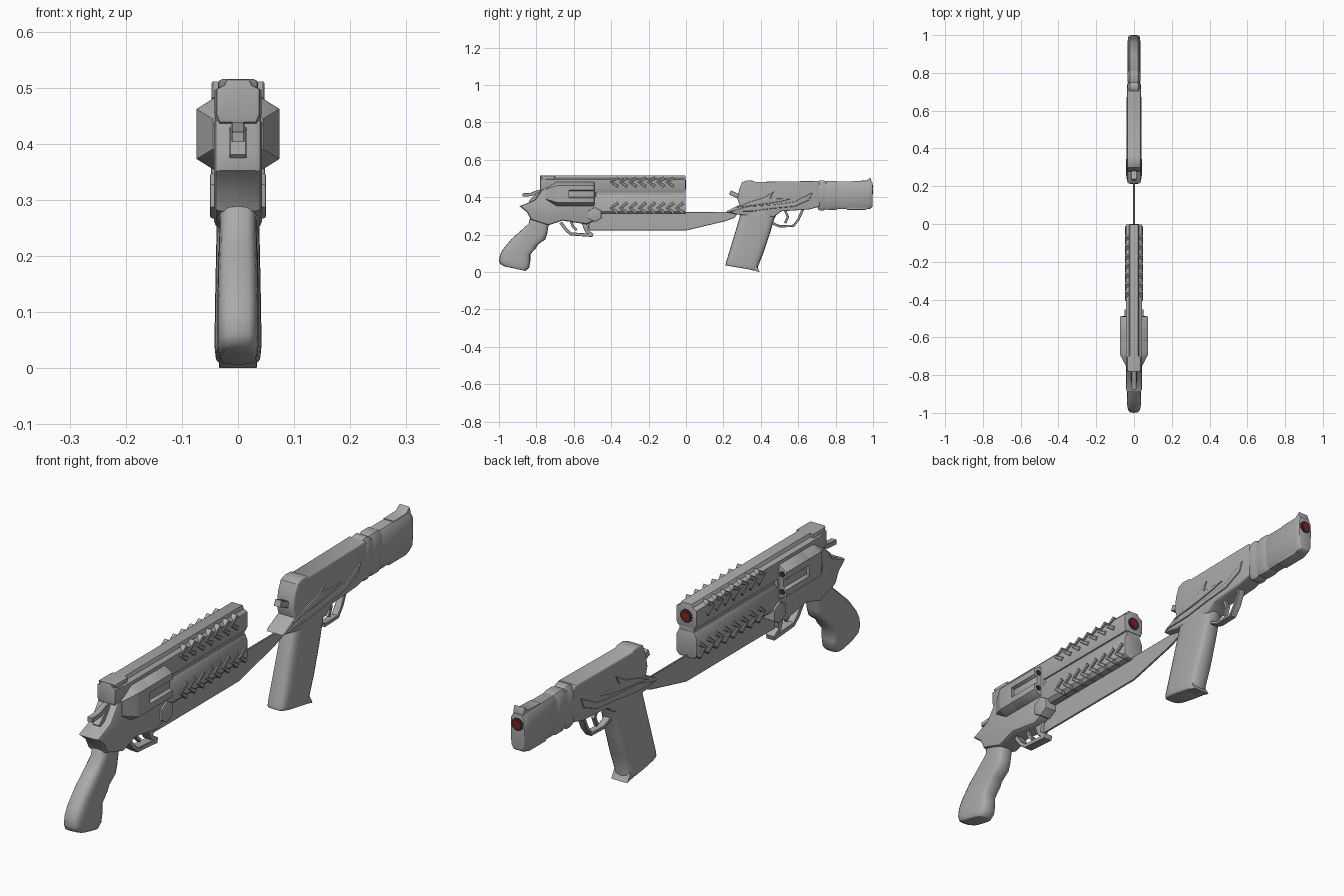
import bpy, bmesh, math
from mathutils import Vector


def material(name, rgb):
    m = bpy.data.materials.new(name)
    m.diffuse_color = (*rgb, 1)
    return m


GREY = material("gunmetal grey", (0.40, 0.40, 0.40))
DARK = material("dark bore", (0.03, 0.03, 0.03))
RED = material("red bore", (0.30, 0.01, 0.01))


def finish(name, bm, mat=GREY, angle=35):
    bmesh.ops.recalc_face_normals(bm, faces=bm.faces[:])
    me = bpy.data.meshes.new(name)
    bm.to_mesh(me)
    bm.free()
    for p in me.polygons:
        p.use_smooth = True
    me.set_sharp_from_angle(angle=math.radians(angle))
    me.materials.append(mat)
    ob = bpy.data.objects.new(name, me)
    bpy.context.collection.objects.link(ob)
    return ob


def skin(name, rings, bevel=0, segments=2, mat=GREY, angle=35):
    """Join rings of points with faces and close both ends."""
    bm = bmesh.new()
    vs = [[bm.verts.new(p) for p in r] for r in rings]
    n = len(vs[0])
    for a, b in zip(vs, vs[1:]):
        for i in range(n):
            j = (i + 1) % n
            bm.faces.new((a[i], a[j], b[j], b[i]))
    caps = [bm.faces.new(vs[0]), bm.faces.new(vs[-1])]
    bmesh.ops.recalc_face_normals(bm, faces=bm.faces[:])
    if bevel:
        edges = list({e for f in caps for e in f.edges})
        bmesh.ops.bevel(bm, geom=edges, offset=bevel, segments=segments,
                        profile=0.5, affect='EDGES', clamp_overlap=True)
    return finish(name, bm, mat, angle)


def side(name, pts, w, bevel=0.006, segments=2):
    """Side profile (y, z) spread across x."""
    return skin(name, [[(x, y, z) for y, z in pts] for x in (-w, w)], bevel, segments)


def ribbon(name, pts, t, w, bevel=0.002):
    """Side-view strip of even thickness along a path."""
    ps = [Vector(p) for p in pts]
    left, right = [], []
    for i, p in enumerate(ps):
        d = (ps[min(i + 1, len(ps) - 1)] - ps[max(i - 1, 0)]).normalized()
        nrm = Vector((-d.y, d.x)) * t / 2
        left.append(tuple(p + nrm))
        right.append(tuple(p - nrm))
    return side(name, left + right[::-1], w, bevel, 1)


def along(name, half, stations, bevel=0.004):
    """Mirrored cross-section (x, z) run along y; a station is (y, x scale, z scale, z pivot)."""
    sec = half + [(-x, z) for x, z in reversed(half)]
    rings = [[(x * sx, y, zp + (z - zp) * sz) for x, z in sec] for y, sx, sz, zp in stations]
    return skin(name, rings, bevel)


def grip(name, rows, power=0.55, n=20):
    """Rounded loft; a row is back y, z, front y, z, half width."""
    rings = []
    for by, bz, fy, fz, w in rows:
        ring = []
        for i in range(n):
            a = 2 * math.pi * i / n
            c, s = math.cos(a), math.sin(a)
            u = math.copysign(abs(c) ** power, c) / 2 + 0.5
            ring.append((w * math.copysign(abs(s) ** power, s),
                         by + (fy - by) * u, bz + (fz - bz) * u))
        rings.append(ring)
    return skin(name, rings, 0.004, angle=50)


def disc(name, y, z, r, mat, depth=0.004, n=20, x=0):
    ring = [(x + r * math.cos(2 * math.pi * i / n), z + r * math.sin(2 * math.pi * i / n))
            for i in range(n)]
    return skin(name, [[(px, yy, pz) for px, pz in ring] for yy in (y - depth, y)], mat=mat)


# ---- revolver: barrels ----
along("upper_barrel", [(0.036, 0.425), (0.042, 0.44), (0.042, 0.495), (0.027, 0.503), (0.022, 0.515)],
      [(-0.78, 0.9, 0.85, 0.515), (-0.73, 1, 1, 0.5), (-0.002, 1, 1, 0.5)], 0.003)
along("barrel_web", [(0.03, 0.39), (0.03, 0.44)], [(-0.5, 1, 1, 0.4), (-0.004, 1, 1, 0.4)], 0)
along("lower_barrel", [(0.03, 0.312), (0.042, 0.325), (0.042, 0.39), (0.032, 0.412)],
      [(-0.5, 1, 1, 0.36), (-0.002, 1, 1, 0.36)])
for k in range(8):
    y = -0.40 + k * 0.05
    ribbon("lower_chevron", [(y + 0.035, 0.37), (y, 0.343), (y + 0.035, 0.316)], 0.016, 0.048)
    if k < 7:
        ribbon("upper_chevron", [(y + 0.035, 0.504), (y, 0.482), (y + 0.035, 0.458)], 0.016, 0.047)
disc("revolver_bore_ring", 0, 0.466, 0.025, DARK)
disc("revolver_bore", 0.001, 0.466, 0.016, RED)

# ---- revolver: frame, hammer and grip ----
side("revolver_frame", [(-0.89, 0.352), (-0.81, 0.385), (-0.77, 0.44), (-0.72, 0.46), (-0.48, 0.45),
                        (-0.48, 0.28), (-0.53, 0.255), (-0.66, 0.275), (-0.735, 0.25),
                        (-0.83, 0.28), (-0.85, 0.32)], 0.043, 0.012)
side("rear_strap", [(-0.78, 0.515), (-0.70, 0.515), (-0.70, 0.43), (-0.745, 0.43)], 0.036, 0.008)
ribbon("hammer", [(-0.875, 0.412), (-0.83, 0.415), (-0.79, 0.43), (-0.73, 0.43)], 0.018, 0.012)
ribbon("hammer_root", [(-0.83, 0.37), (-0.79, 0.41), (-0.74, 0.43)], 0.03, 0.015)
grip("revolver_grip", [(-0.83, 0.31, -0.72, 0.29, 0.034), (-0.84, 0.26, -0.737, 0.24, 0.033),
                       (-0.885, 0.22, -0.742, 0.205, 0.034), (-0.935, 0.175, -0.752, 0.175, 0.036),
                       (-0.96, 0.145, -0.79, 0.148, 0.036), (-0.98, 0.12, -0.802, 0.128, 0.037),
                       (-0.995, 0.09, -0.832, 0.095, 0.037), (-1.0, 0.06, -0.832, 0.06, 0.037),
                       (-0.993, 0.042, -0.838, 0.025, 0.036), (-0.97, 0.03, -0.858, 0.006, 0.032)])

# ---- revolver: drum with side flutes and chamber mouths ----
OCT = [(0.042, 0.353), (0.074, 0.373), (0.074, 0.462), (0.042, 0.482)]
FLUTED = [(0.042, 0.353), (0.074, 0.373), (0.074, 0.397), (0.062, 0.402),
          (0.062, 0.433), (0.074, 0.438), (0.074, 0.462), (0.042, 0.482)]
along("drum_rear", OCT, [(-0.75, 0.6, 0.6, 0.417), (-0.70, 0.95, 0.95, 0.417),
                         (-0.69, 1, 1, 0.417), (-0.625, 1, 1, 0.417)], 0)
along("drum_front", FLUTED, [(-0.63, 1, 1, 0.417), (-0.49, 1, 1, 0.417)], 0.003)
for sx in (-1, 1):
    for z in (0.385, 0.45):
        disc("chamber_mouth", -0.488, z, 0.011, DARK, 0.003, 12, sx * 0.056)

# ---- revolver: hinge bolt, trigger, guard ----
side("hinge_bolt", [(-0.487 + 0.04 * math.cos(math.radians(a)), 0.307 + 0.04 * math.sin(math.radians(a)))
                    for a in range(30, 390, 60)], 0.05, 0.004)
ribbon("revolver_guard", [(-0.67, 0.265), (-0.64, 0.225), (-0.615, 0.204), (-0.50, 0.196)], 0.017, 0.018)
side("guard_front", [(-0.565, 0.28), (-0.54, 0.215), (-0.50, 0.19), (-0.495, 0.205),
                     (-0.525, 0.225), (-0.51, 0.28)], 0.018, 0.004)
ribbon("revolver_trigger", [(-0.615, 0.275), (-0.605, 0.245), (-0.585, 0.225)], 0.014, 0.008)

# ---- blade ----
side("blade", [(-0.52, 0.32), (0.22, 0.322), (0.30, 0.35), (0.26, 0.29), (0.21, 0.272),
               (0.0, 0.222), (-0.52, 0.222)], 0.004, 0.002, 1)

# ---- pistol: slide, neck and muzzle ----
side("pistol_body", [(0.275, 0.395), (0.285, 0.445), (0.30, 0.48), (0.325, 0.49), (0.36, 0.488),
                     (0.37, 0.482), (0.705, 0.487), (0.715, 0.475), (0.715, 0.35), (0.66, 0.335),
                     (0.51, 0.325), (0.47, 0.295), (0.29, 0.305), (0.215, 0.32), (0.225, 0.33),
                     (0.285, 0.36)], 0.036, 0.014, 3)
side("pistol_neck", [(0.69, 0.48), (0.78, 0.48), (0.78, 0.345), (0.69, 0.345)], 0.03, 0.01)
BARREL = [(0.02, 0.332), (0.033, 0.35), (0.036, 0.42), (0.034, 0.468), (0.022, 0.488)]
along("pistol_collar", BARREL, [(0.705, 0.95, 0.95, 0.41), (0.715, 1.02, 1.03, 0.41),
                                (0.735, 1.02, 1.03, 0.41), (0.748, 0.9, 0.95, 0.41),
                                (0.76, 0.98, 1, 0.41), (0.80, 0.98, 1, 0.41),
                                (0.81, 0.9, 0.95, 0.41)], 0)
along("pistol_muzzle", BARREL, [(0.79, 0.92, 0.95, 0.41), (0.97, 0.92, 0.95, 0.41),
                                (0.985, 0.88, 0.92, 0.42), (0.997, 0.8, 0.85, 0.43)], 0.003)
side("muzzle_top_plate", [(0.89, 0.47), (0.89, 0.487), (0.965, 0.489), (0.985, 0.505),
                          (0.992, 0.485), (0.992, 0.47)], 0.022, 0.003)
side("muzzle_lug", [(0.86, 0.36), (0.965, 0.36), (0.985, 0.38), (0.995, 0.37), (0.985, 0.343),
                    (0.96, 0.333), (0.86, 0.333)], 0.024, 0.004)
disc("pistol_bore_ring", 0.999, 0.442, 0.024, DARK)
disc("pistol_bore", 1.0, 0.442, 0.015, RED)

# ---- pistol: flowing side ridges ----
side("leaf_ridge_upper", [(0.27, 0.345), (0.34, 0.375), (0.41, 0.395), (0.47, 0.43), (0.45, 0.395),
                          (0.56, 0.39), (0.50, 0.375), (0.40, 0.36)], 0.041, 0.005)
side("leaf_ridge_lower", [(0.23, 0.322), (0.33, 0.35), (0.47, 0.36), (0.58, 0.375), (0.675, 0.425),
                          (0.66, 0.385), (0.58, 0.35), (0.47, 0.34), (0.36, 0.325)], 0.041, 0.005)

# ---- pistol: grip, hammer, trigger and guard ----
grip("pistol_grip", [(0.31, 0.35, 0.50, 0.34, 0.036), (0.29, 0.305, 0.472, 0.285, 0.037),
                     (0.265, 0.22, 0.447, 0.20, 0.039), (0.235, 0.12, 0.415, 0.105, 0.041),
                     (0.214, 0.052, 0.384, 0.028, 0.042), (0.21, 0.036, 0.387, 0.006, 0.04)], 0.5)
side("grip_toe", [(0.33, 0.016), (0.375, 0.035), (0.395, 0.0)], 0.034, 0.002)
ribbon("pistol_hammer", [(0.235, 0.425), (0.26, 0.415), (0.29, 0.40)], 0.024, 0.014)
ribbon("pistol_guard", [(0.46, 0.262), (0.50, 0.245), (0.575, 0.247), (0.60, 0.28), (0.625, 0.335)],
       0.013, 0.014)
ribbon("pistol_trigger", [(0.53, 0.33), (0.545, 0.295), (0.53, 0.262)], 0.013, 0.008)
